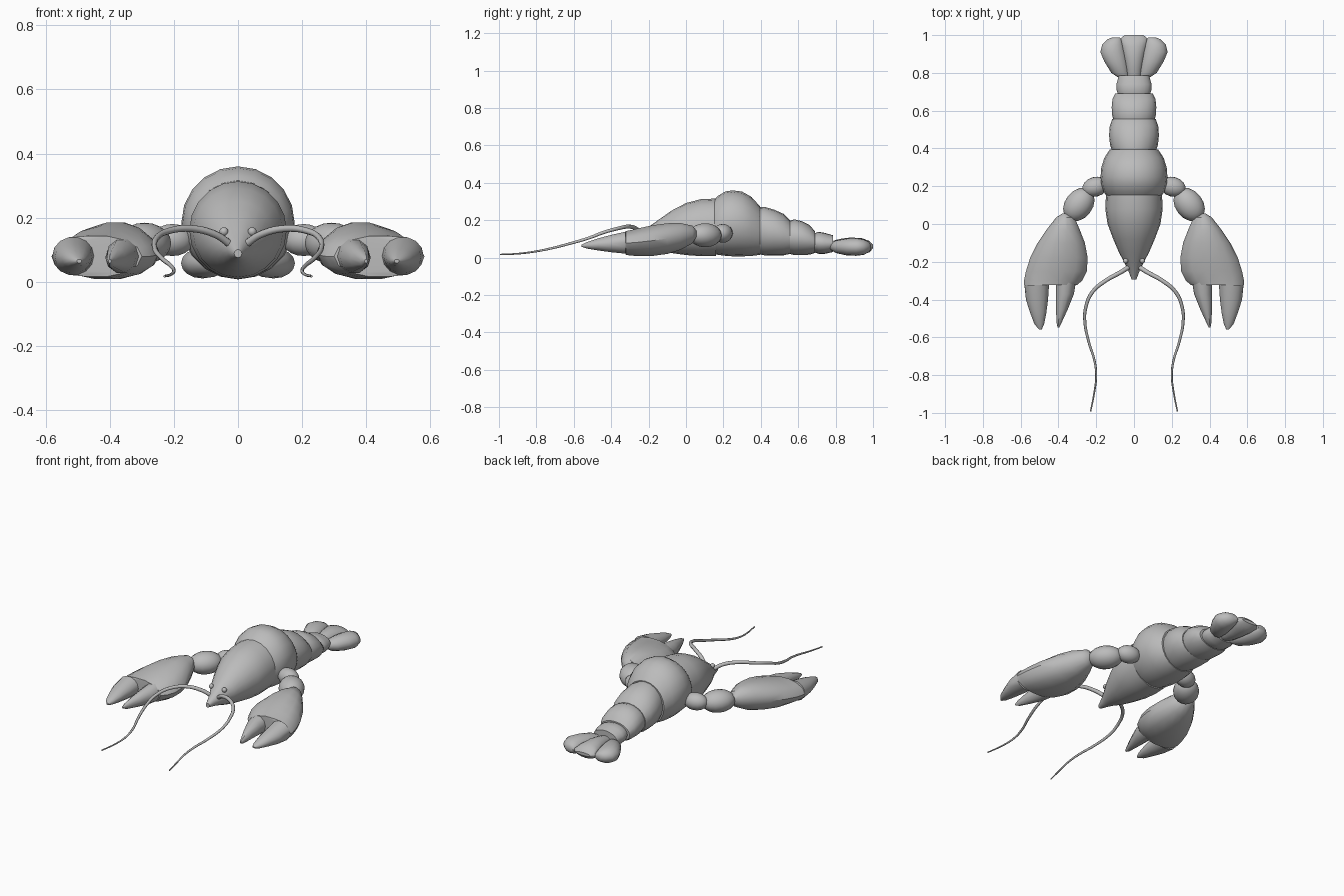
import bpy, bmesh
from math import sin, cos, tau, radians
from mathutils import Matrix, Vector

cube = bpy.data.objects.get("Cube")
if cube:
    bpy.data.objects.remove(cube)

shell = bpy.data.materials.new("shell_grey")
shell.use_nodes = True
GREY = (0.5, 0.5, 0.5, 1)
shell.diffuse_color = GREY
shell.node_tree.nodes["Principled BSDF"].inputs["Base Color"].default_value = GREY


def finish(name, bm, side=1, angle=40):
    """Mirror to the chosen side, fix normals and make the object."""
    bm.transform(Matrix.Diagonal((side, 1, 1, 1)))
    bmesh.ops.recalc_face_normals(bm, faces=bm.faces)
    mesh = bpy.data.meshes.new(name)
    bm.to_mesh(mesh)
    bm.free()
    mesh.materials.append(shell)
    obj = bpy.data.objects.new(name, mesh)
    bpy.context.collection.objects.link(obj)
    bpy.ops.object.select_all(action='DESELECT')
    obj.select_set(True)
    bpy.context.view_layer.objects.active = obj
    bpy.ops.object.shade_smooth_by_angle(angle=radians(angle))
    return obj


def loft(name, rings, side=1, sides=16, angle=40):
    """Skin elliptical rings given as (y, x min, x max, z min, z max)."""
    bm = bmesh.new()
    loops = []
    for y, x0, x1, z0, z1 in rings:
        loops.append([bm.verts.new(((x0 + x1) / 2 + (x1 - x0) / 2 * cos(tau * i / sides), y,
                                    (z0 + z1) / 2 + (z1 - z0) / 2 * sin(tau * i / sides)))
                      for i in range(sides)])
    for a, b in zip(loops, loops[1:]):
        for i in range(sides):
            j = (i + 1) % sides
            bm.faces.new((a[i], a[j], b[j], b[i]))
    bm.faces.new(loops[0])
    bm.faces.new(loops[-1])
    return finish(name, bm, side, angle)


def body(name, rings):
    """Centred loft from (y, half width, z min, z max)."""
    loft(name, [(y, -w, w, a, b) for y, w, a, b in rings], sides=20)


def ellipsoid(name, centre, radii, turn, side):
    bm = bmesh.new()
    place = (Matrix.Translation(centre) @ Matrix.Rotation(radians(turn), 4, 'Z')
             @ Matrix.Diagonal((*radii, 1)))
    bmesh.ops.create_uvsphere(bm, u_segments=16, v_segments=10, radius=1, matrix=place)
    finish(name, bm, side)


# Carapace and abdomen segments
body("carapace", [(-.295, .012, .075, .1), (-.24, .033, .065, .135), (-.2, .053, .055, .165),
                  (-.15, .08, .04, .2), (-.08, .11, .025, .25), (0, .14, .014, .292),
                  (.08, .152, .008, .313), (.16, .148, .01, .316)])
body("thorax", [(.148, .145, .02, .31), (.17, .16, .015, .33), (.21, .173, .01, .354),
                (.25, .177, .007, .36), (.3, .173, .007, .353), (.35, .157, .009, .325),
                (.395, .128, .015, .275)])
body("abdomen_front", [(.385, .115, .02, .27), (.42, .127, .012, .272), (.47, .132, .012, .257),
                       (.52, .128, .012, .235), (.555, .115, .02, .2)])
body("abdomen_middle", [(.545, .107, .022, .195), (.58, .117, .014, .205), (.62, .118, .014, .195),
                        (.66, .114, .016, .175), (.69, .1, .025, .14)])
body("abdomen_rear", [(.683, .083, .03, .13), (.71, .092, .02, .138), (.74, .093, .02, .133),
                      (.785, .08, .03, .12)])

# Tail fan
body("tail_fan_centre", [(.77, .035, .04, .085), (.82, .042, .022, .1), (.88, .054, .015, .108),
                         (.94, .067, .016, .104), (.98, .074, .028, .09), (1, .05, .05, .068)])

for side, label in ((1, "left"), (-1, "right")):
    loft(label + "_tail_lobe",
         [(.77, .03, .075, .045, .075), (.8, .028, .12, .025, .092), (.86, .035, .157, .012, .103),
          (.91, .045, .178, .01, .105), (.95, .055, .168, .015, .098),
          (.978, .065, .14, .03, .085), (.988, .075, .115, .045, .07)], side)

    # Arm joints
    ellipsoid(label + "_shoulder", (.205, .197, .13), (.07, .052, .05), -15, side)
    ellipsoid(label + "_elbow", (.292, .103, .12), (.098, .073, .064), -52, side)

    # Claw palm stepping into the large outer finger
    loft(label + "_claw",
         [(.055, .345, .38, .11, .145), (.035, .315, .412, .075, .172), (-.03, .287, .463, .04, .187),
          (-.1, .26, .51, .018, .186), (-.18, .245, .55, .007, .175), (-.25, .25, .572, .006, .16),
          (-.3, .275, .582, .01, .148), (-.322, .3, .582, .014, .144), (-.324, .45, .58, .02, .14),
          (-.4, .455, .572, .028, .123), (-.47, .464, .55, .038, .104),
          (-.53, .476, .527, .048, .084), (-.558, .488, .503, .058, .07)], side, 14, 35)
    # Small inner finger
    loft(label + "_claw_thumb",
         [(-.29, .305, .413, .022, .138), (-.37, .318, .414, .026, .126), (-.45, .35, .413, .036, .106),
          (-.52, .382, .41, .046, .084), (-.547, .395, .405, .058, .07)], side, 10)

    # Eye
    ellipsoid(label + "_eye", (.044, -.195, .156), (.014, .014, .014), 0, side)

    # Antenna, a tapering tube
    path = [(.022, -.225, .115), (.07, -.255, .147), (.15, -.3, .166), (.22, -.36, .157),
            (.255, -.44, .135), (.26, -.52, .105), (.238, -.63, .073), (.21, -.72, .05),
            (.2, -.8, .034), (.21, -.89, .022), (.23, -.993, .017)]
    curve = bpy.data.curves.new(label + "_antenna", 'CURVE')
    curve.dimensions = '3D'
    curve.bevel_depth = .0125
    curve.bevel_resolution = 2
    curve.resolution_u = 6
    curve.use_fill_caps = True
    spline = curve.splines.new('BEZIER')
    spline.bezier_points.add(len(path) - 1)
    for i, (point, p) in enumerate(zip(spline.bezier_points, path)):
        point.co = Vector((p[0] * side, p[1], p[2]))
        point.handle_left_type = point.handle_right_type = 'AUTO'
        point.radius = 1 - .7 * i / (len(path) - 1)
    curve.materials.append(shell)
    bpy.context.collection.objects.link(bpy.data.objects.new(label + "_antenna", curve))
